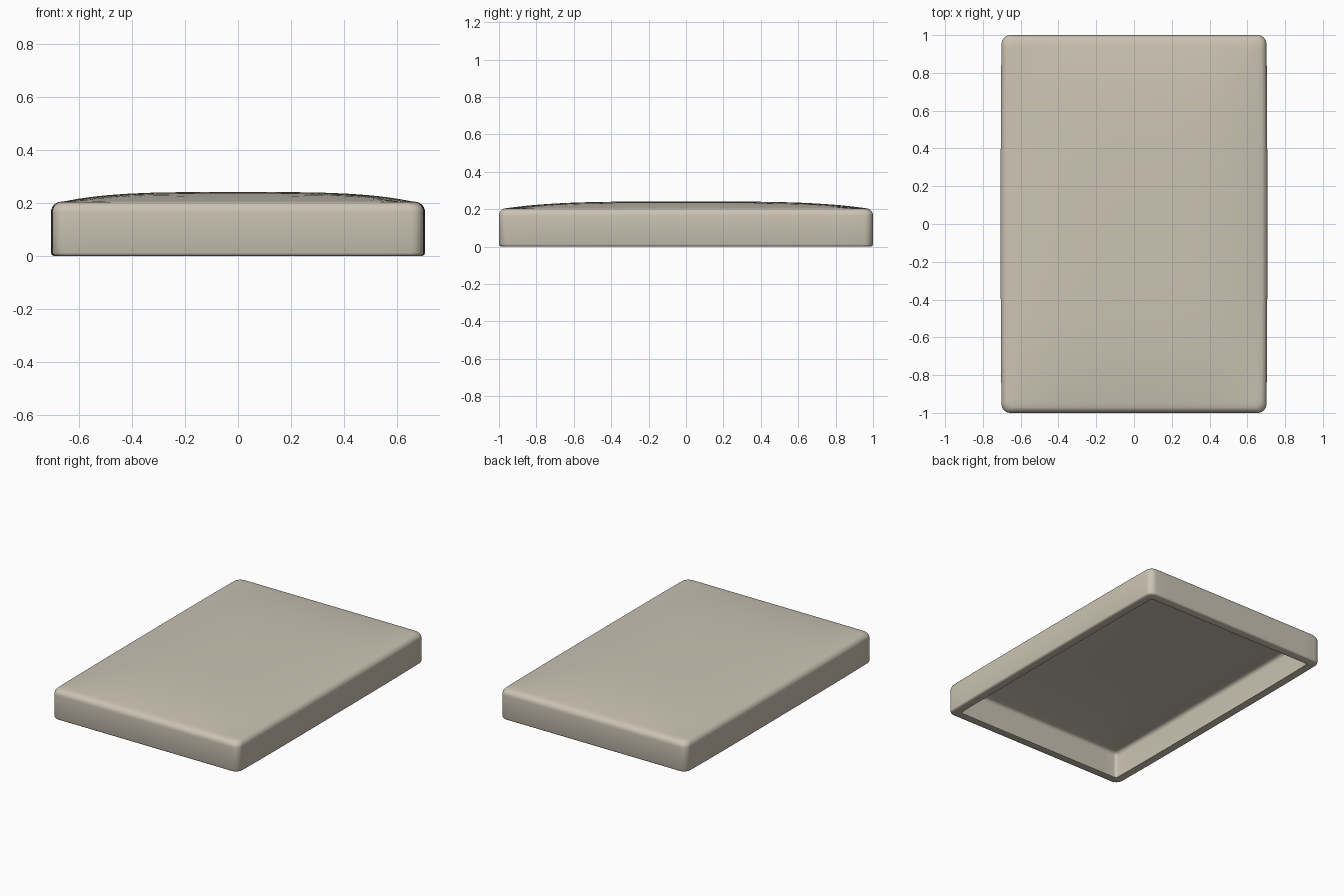
import bpy, bmesh, math

if "Cube" in bpy.data.objects:
    bpy.data.objects.remove(bpy.data.objects["Cube"])

HX, HY = 0.70, 1.0        # half width and half length
WALL = 0.06               # side wall thickness


def outline(inset, radius, scale=1.0, straight=16, arc=6):
    """Rounded rectangle, evenly divided along the straight sides."""
    hx, hy = HX - inset, HY - inset
    cx, cy = hx - radius, hy - radius
    corners = [(cx, cy), (-cx, cy), (-cx, -cy), (cx, -cy)]
    pts = []
    for q, (px, py) in enumerate(corners):
        for i in range(arc + 1):
            a = math.pi / 2 * (q + i / arc)
            pts.append((px + radius * math.cos(a), py + radius * math.sin(a)))
        nx, ny = corners[(q + 1) % 4]
        a = math.pi / 2 * (q + 1)
        ox, oy = radius * math.cos(a), radius * math.sin(a)
        for i in range(1, straight):
            t = i / straight
            pts.append((px + (nx - px) * t + ox, py + (ny - py) * t + oy))
    # the long sides bulge out very slightly
    return [(scale * x * (1 + 0.008 * max(0, 1 - y ** 4)), scale * y) for x, y in pts]


def dome(x, y, inset, height):
    u = min(1, abs(x) / (HX - inset))
    v = min(1, abs(y) / (HY - inset))
    return height * (1 - u ** 3.8) * (1 - v ** 3.8)


def ring(bm, inset, z, radius, scale=1.0, height=0):
    return [bm.verts.new((x, y, z + dome(x, y, inset, height)))
            for x, y in outline(inset, radius, scale)]


bm = bmesh.new()
rings = []
scales = [0.06, 0.2, 0.35, 0.5, 0.62, 0.72, 0.8, 0.86, 0.91, 0.95, 0.98]

# domed top, from the middle outwards
for s in scales:
    rings.append(ring(bm, 0.04, 0.205, 0.02, s, 0.036))
# rounded shoulder
for i in range(7):
    a = math.radians(75 * (1 - i / 6))
    rings.append(ring(bm, 0.04 * (1 - math.cos(a)), 0.165 + 0.04 * math.sin(a), 0.045))
# outer wall, softened rim, inner wall
for inset, z in [(0, 0.012), (0.003, 0.004), (0.01, 0), (WALL, 0)]:
    rings.append(ring(bm, inset, z, 0.045 if inset < 0.03 else 0.02))
# rounded inner corner up to the ceiling
for i in range(6):
    a = math.radians(75 * i / 5)
    rings.append(ring(bm, WALL + 0.025 * (1 - math.cos(a)), 0.155 + 0.025 * math.sin(a), 0.02))
# domed ceiling, back to the middle
for s in reversed(scales):
    rings.append(ring(bm, WALL + 0.025, 0.18, 0.02, s, 0.03))

for a, b in zip(rings, rings[1:]):
    n = len(a)
    for i in range(n):
        j = (i + 1) % n
        bm.faces.new((a[i], b[i], b[j], a[j]))
bm.faces.new(rings[0])
bm.faces.new(rings[-1])
bmesh.ops.recalc_face_normals(bm, faces=bm.faces)

mesh = bpy.data.meshes.new("domed_lid")
bm.to_mesh(mesh)
bm.free()
lid = bpy.data.objects.new("domed_lid", mesh)
bpy.context.collection.objects.link(lid)

# warm beige finish
beige = bpy.data.materials.new("beige")
beige.diffuse_color = (0.60, 0.55, 0.455, 1)
beige.use_nodes = True
beige.node_tree.nodes["Principled BSDF"].inputs["Base Color"].default_value = beige.diffuse_color
mesh.materials.append(beige)

bpy.context.view_layer.objects.active = lid
lid.select_set(True)
bpy.ops.object.shade_smooth_by_angle(angle=math.radians(50))
